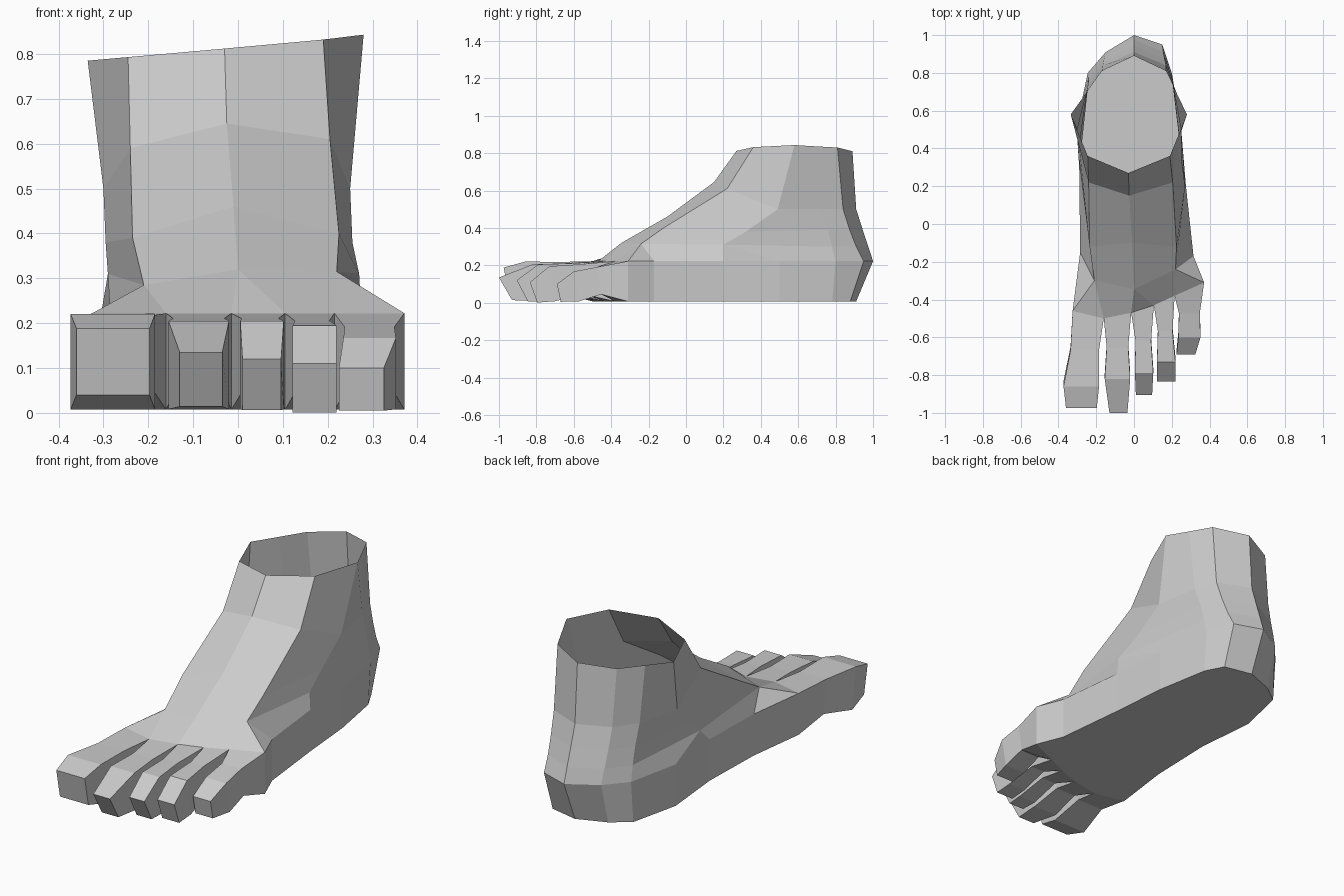
import bpy, bmesh

TOP_Z, SOLE_Z = 0.222, 0.007


def finish(name, bm):
    bmesh.ops.remove_doubles(bm, verts=bm.verts, dist=0.0005)
    bmesh.ops.recalc_face_normals(bm, faces=bm.faces)
    mesh = bpy.data.meshes.new(name)
    bm.to_mesh(mesh)
    bm.free()
    obj = bpy.data.objects.new(name, mesh)
    bpy.context.collection.objects.link(obj)
    return obj


def bridge(bm, a, b, skip=()):
    """Join two rings; repeated verts collapse quads to triangles."""
    n = len(a)
    for i in range(n):
        j = (i + 1) % n
        loop = list(dict.fromkeys((a[i], a[j], b[j], b[i])))
        if len(loop) > 2 and i not in skip:
            bm.faces.new(loop)


# Foot outline: heel, outer side, points between the toes, inner side
webs = [(0.371, -0.31), (0.215, -0.38), (0.105, -0.43),
        (-0.015, -0.47), (-0.16, -0.50), (-0.325, -0.46)]
outline = ([(0, 1.0), (0.15, 0.95), (0.2, 0.80), (0.25, 0.5), (0.275, 0.2), (0.315, -0.17)]
           + webs
           + [(-0.285, -0.15), (-0.275, 0.2), (-0.305, 0.52), (-0.245, 0.80), (-0.15, 0.91)])

# Ten-sided rings from the instep up to the ankle opening
rings = [
    [(0, 0.975, 0.30), (0.155, 0.91, 0.30), (0.20, 0.78, 0.30), (0.27, 0.20, 0.31),
     (0.22, -0.24, 0.315), (0.0, -0.345, 0.32), (-0.21, -0.30, 0.285), (-0.29, 0.30, 0.31),
     (-0.24, 0.78, 0.30), (-0.155, 0.89, 0.30)],
    [(0, 0.945, 0.39), (0.162, 0.875, 0.39), (0.205, 0.76, 0.39), (0.255, 0.32, 0.38),
     (0.225, -0.12, 0.40), (-0.01, -0.10, 0.46), (-0.235, -0.12, 0.39), (-0.295, 0.38, 0.38),
     (-0.24, 0.76, 0.39), (-0.16, 0.865, 0.39)],
    [(0, 0.91, 0.50), (0.17, 0.84, 0.50), (0.21, 0.72, 0.50), (0.25, 0.49, 0.50),
     (0.205, 0.22, 0.61), (-0.025, 0.15, 0.645), (-0.24, 0.22, 0.59), (-0.30, 0.50, 0.50),
     (-0.245, 0.73, 0.50), (-0.165, 0.84, 0.50)],
    [(0, 0.89, 0.81), (0.17, 0.81, 0.83), (0.225, 0.695, 0.836), (0.28, 0.58, 0.843),
     (0.19, 0.36, 0.832), (-0.03, 0.27, 0.812), (-0.245, 0.36, 0.793), (-0.335, 0.58, 0.785),
     (-0.252, 0.695, 0.789), (-0.17, 0.81, 0.793)],
]

# Foot body, open at the ankle and where the toes join
bm = bmesh.new()
sole = [bm.verts.new((x, y - 0.36 * max(0, y - 0.75), SOLE_Z)) for x, y in outline]
rim = [bm.verts.new((x, y, TOP_Z)) for x, y in outline]
bm.faces.new(sole[::-1])
bridge(bm, sole, rim, skip=range(6, 11))
upper = [[bm.verts.new(p) for p in r] for r in rings]
merge = [0, 1, 2, 3, 3, 4, 4, 4, 5, 5, 6, 6, 6, 7, 7, 8, 9]
bridge(bm, rim, [upper[0][i] for i in merge])
for lo, hi in zip(upper, upper[1:]):
    bridge(bm, lo, hi)
finish("foot_body", bm)


def toe(name, right, left, knuckle, tip):
    """Box-section toe: web, narrow middle, knuckle, leaning tip."""
    kx0, kx1, ky, kz = knuckle
    tx0, tx1, ty, tz, lean, tb = tip
    my = 0.5 * (ky + (right[1] + left[1]) / 2)
    mx0, mx1 = (left[0] + kx0) / 2 + 0.013, (right[0] + kx1) / 2 - 0.013

    def box(x0, x1, yt, yb, zt, zb):
        return [(x0, yb, zb), (x1, yb, zb), (x1, yt, zt), (x0, yt, zt)]

    sections = [
        [(*left, SOLE_Z), (*right, SOLE_Z), (*right, TOP_Z), (*left, TOP_Z)],
        box(mx0, mx1, my, my + 0.02, (TOP_Z + kz) / 2 - 0.003, 0.045),
        box(kx0, kx1, ky, ky + 0.03, kz, 0.008),
        box(tx0, tx1, ty, ty + lean, tz, tb),
    ]
    bm = bmesh.new()
    loops = [[bm.verts.new(p) for p in s] for s in sections]
    for a, b in zip(loops, loops[1:]):
        bridge(bm, a, b)
    bm.faces.new(loops[-1])
    finish(name, bm)


# Toes from little to big: knuckle (x0, x1, y, z), tip (x0, x1, y, z, lean, bottom)
toes = [
    ("little_toe", (0.235, 0.352, -0.60, 0.167), (0.225, 0.325, -0.69, 0.10, 0.02, 0.005)),
    ("fourth_toe", (0.122, 0.219, -0.73, 0.195), (0.122, 0.219, -0.835, 0.11, 0.04, 0.001)),
    ("third_toe", (0.005, 0.102, -0.79, 0.205), (0.01, 0.096, -0.905, 0.12, 0.06, 0.006)),
    ("second_toe", (-0.155, -0.02, -0.82, 0.205), (-0.13, -0.035, -1.0, 0.135, 0.07, 0.014)),
    ("big_toe", (-0.373, -0.185, -0.86, 0.22), (-0.36, -0.197, -0.975, 0.188, 0.03, 0.04)),
]
for i, (name, knuckle, tip) in enumerate(toes):
    toe(name, webs[i], webs[i + 1], knuckle, tip)
